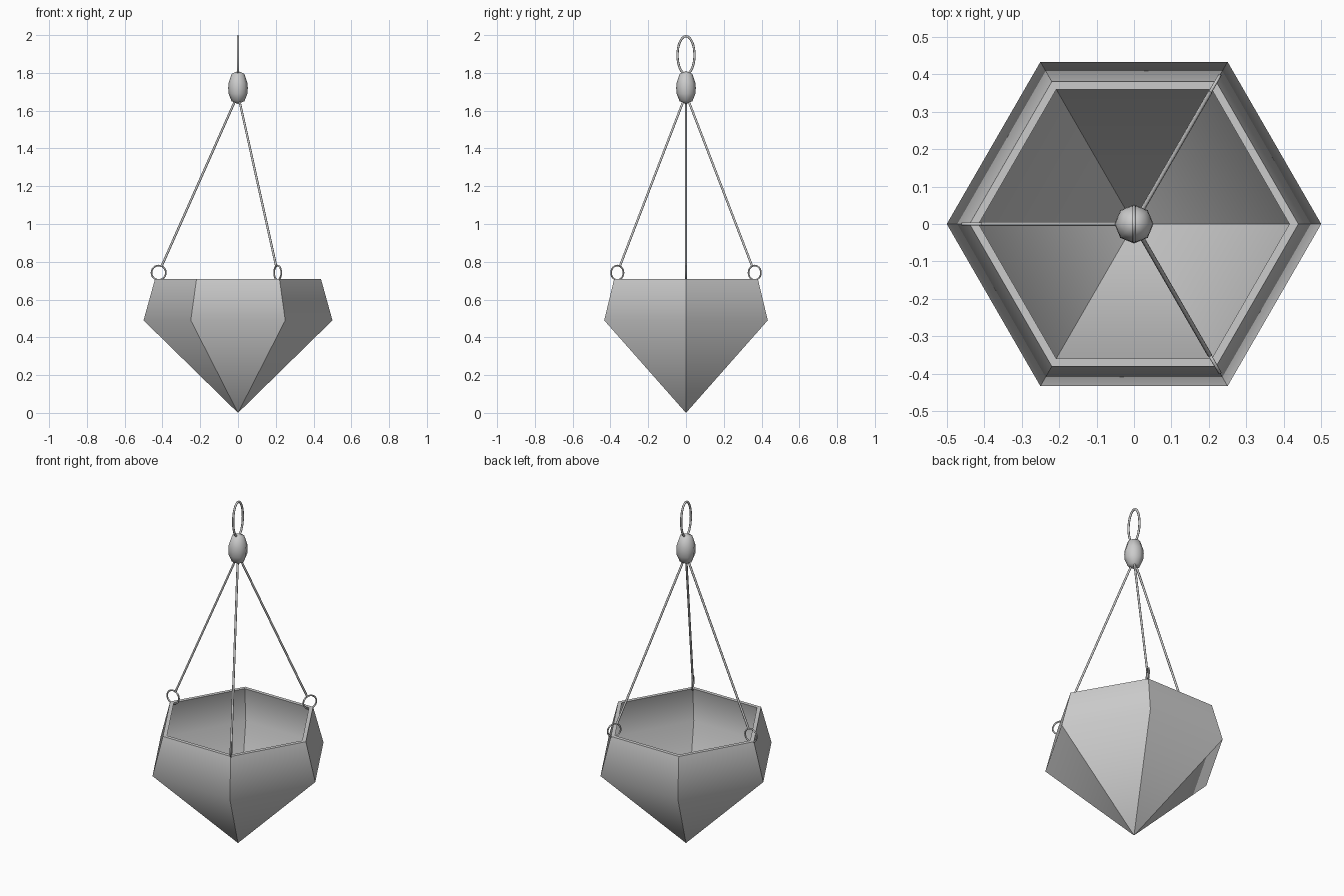
import bpy, bmesh, math
from mathutils import Vector

if "Cube" in bpy.data.objects:
    bpy.data.objects.remove(bpy.data.objects["Cube"])


def link(name, bm):
    bmesh.ops.recalc_face_normals(bm, faces=bm.faces)
    mesh = bpy.data.meshes.new(name)
    bm.to_mesh(mesh)
    bm.free()
    obj = bpy.data.objects.new(name, mesh)
    bpy.context.collection.objects.link(obj)
    return obj


def lathe(name, profile, sides):
    """Revolve (radius, z) points; zero radius makes a pole."""
    bm = bmesh.new()
    rings = []
    for r, z in profile:
        n = sides if r > 0 else 1
        rings.append([bm.verts.new((r * math.cos(math.tau * i / sides),
                                    r * math.sin(math.tau * i / sides), z))
                      for i in range(n)])
    for a, b in zip(rings, rings[1:]):
        for i in range(sides):
            j = (i + 1) % sides
            quad = [a[i % len(a)], a[j % len(a)], b[j % len(b)], b[i % len(b)]]
            bm.faces.new(list(dict.fromkeys(quad)))
    for f in bm.faces:
        f.smooth = True
    return name, bm


def tube(name, points, radius, closed=False, sides=8):
    """Round wire along a path, converted to a mesh."""
    cu = bpy.data.curves.new(name, 'CURVE')
    cu.dimensions = '3D'
    cu.bevel_depth = radius
    cu.bevel_resolution = max(0, sides // 2 - 2)
    cu.use_fill_caps = True
    sp = cu.splines.new('POLY')
    sp.points.add(len(points) - 1)
    for p, co in zip(sp.points, points):
        p.co = (*co, 1)
    sp.use_cyclic_u = closed
    obj = bpy.data.objects.new(name, cu)
    bpy.context.collection.objects.link(obj)
    bpy.ops.object.select_all(action='DESELECT')
    obj.select_set(True)
    bpy.context.view_layer.objects.active = obj
    bpy.ops.object.convert(target='MESH')
    bpy.ops.object.shade_smooth_by_angle(angle=math.radians(50))
    return bpy.context.object


def loop(center, axis, half_width, half_height, n=24):
    return [Vector(center) + axis * half_width * math.cos(math.tau * i / n)
            + Vector((0, 0, half_height * math.sin(math.tau * i / n)))
            for i in range(n)]


# Hexagonal pot: soft waist, crisp corners and rim
RIM = 0.71
name, bm = lathe("pot", [(0, 0), (0.5, 0.49), (0.439, RIM),
                         (0.415, RIM), (0.473, 0.495), (0, 0.035)], 6)
for e in bm.edges:
    z0, z1 = (v.co.z for v in e.verts)
    e.smooth = abs(z0 - z1) < 1e-4 and z0 < RIM - 0.01
link(name, bm)

# Bead gathering the wires
name, bm = lathe("bead", [(0, 1.635), (0.034, 1.65), (0.05, 1.69), (0.052, 1.72),
                          (0.05, 1.745), (0.034, 1.795), (0, 1.81)], 8)
link(name, bm)

# Hanging loop on top
tube("hanging_loop", loop((0, 0, 1.894), Vector((0, 1, 0)), 0.045, 0.1, 32),
     0.006, True)

# Three wires with rings hooked on alternate pot corners
for k, deg in enumerate((60, 180, 300), 1):
    a = math.radians(deg)
    out = Vector((math.cos(a), math.sin(a), 0))
    tube(f"corner_ring_{k}", loop(out * 0.42 + Vector((0, 0, 0.742)), out, 0.038, 0.038),
         0.0045, True)
    tube(f"wire_{k}", [out * 0.012 + Vector((0, 0, 1.66)),
                       out * 0.405 + Vector((0, 0, 0.775))], 0.006)
